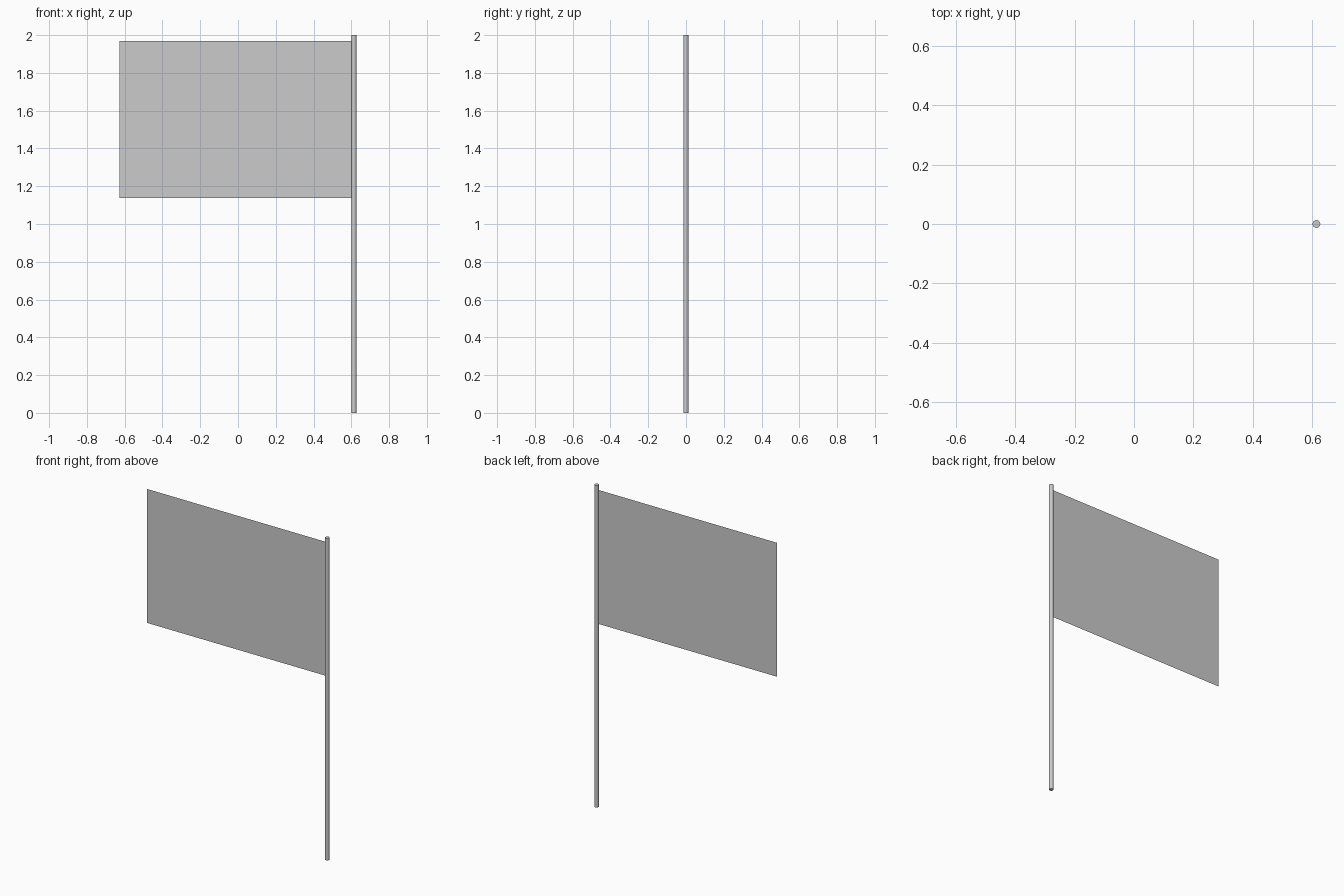
import bpy, bmesh, math

if "Cube" in bpy.data.objects:
    bpy.data.objects.remove(bpy.data.objects["Cube"])

POLE_X, POLE_R, HEIGHT = 0.614, 0.013, 2.0


def add_object(name, bm):
    mesh = bpy.data.meshes.new(name)
    bm.to_mesh(mesh)
    bm.free()
    obj = bpy.data.objects.new(name, mesh)
    bpy.context.collection.objects.link(obj)
    return obj


# Pole: slim round upright with smooth sides and crisp ends
bpy.ops.mesh.primitive_cylinder_add(vertices=32, radius=POLE_R, depth=HEIGHT,
                                    location=(POLE_X, 0, HEIGHT / 2))
bpy.context.object.name = "pole"
bpy.ops.object.shade_smooth_by_angle(angle=math.radians(40))

# Flag cloth: single flat sheet running into the pole
bm = bmesh.new()
left, right, low, high = -0.627, POLE_X, 1.138, 1.97
corners = [(left, low), (right, low), (right, high), (left, high)]
bm.faces.new([bm.verts.new((x, 0, z)) for x, z in corners])
add_object("flag_cloth", bm)
